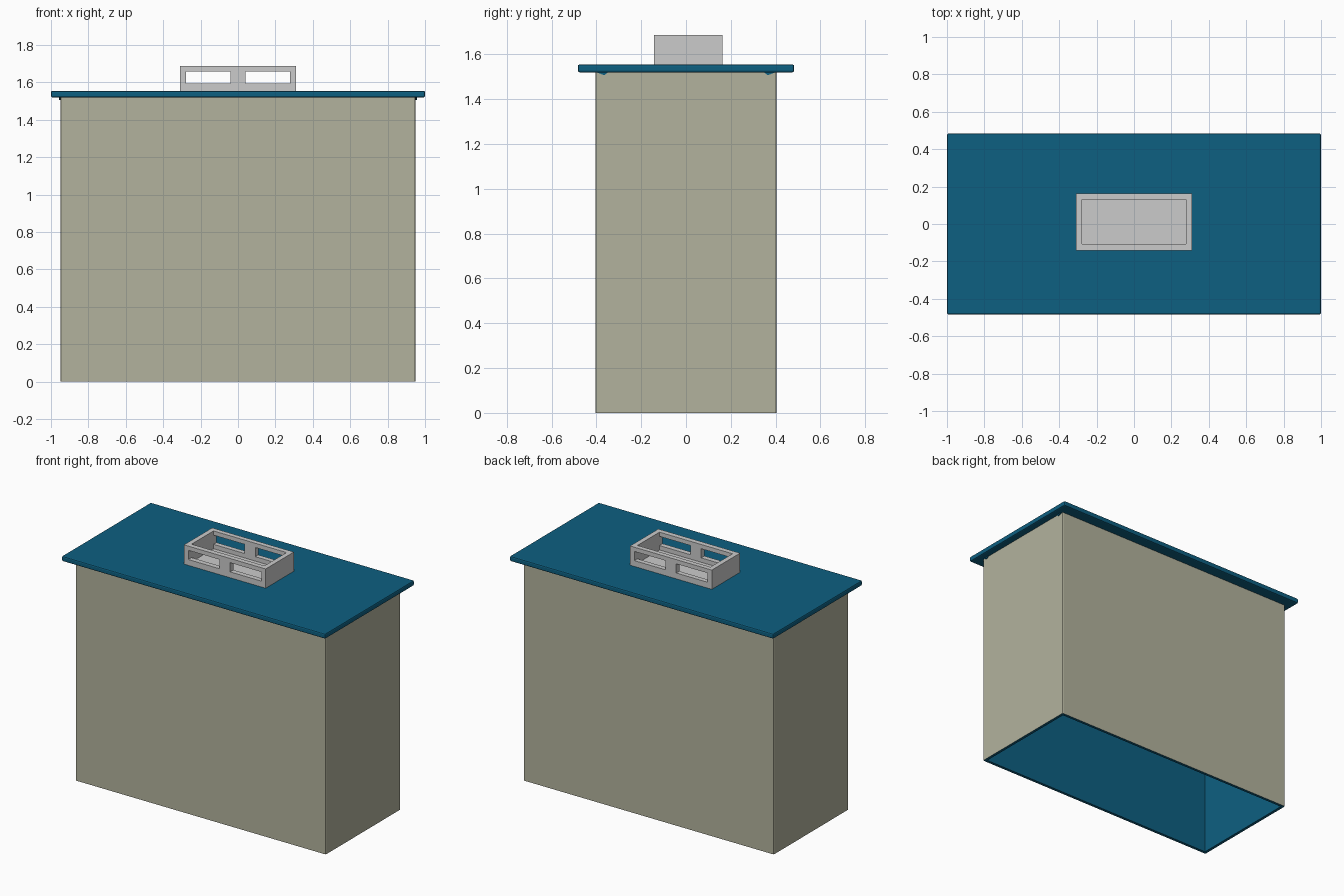
import bpy, bmesh
from mathutils import Matrix, Vector

if "Cube" in bpy.data.objects:
    bpy.data.objects.remove(bpy.data.objects["Cube"])


def material(name, color):
    m = bpy.data.materials.new(name)
    m.diffuse_color = (*color, 1)
    m.use_nodes = True
    m.node_tree.nodes["Principled BSDF"].inputs["Base Color"].default_value = m.diffuse_color
    return m


BLUE = material("blue", (0.004, 0.115, 0.22))
BEIGE = material("beige", (0.45, 0.45, 0.34))


def box(name, lo, hi, mats=(), bevel=0.0, sides_only=False, open_ends=False):
    lo, hi = Vector(lo), Vector(hi)
    bm = bmesh.new()
    bmesh.ops.create_cube(bm, size=1, matrix=Matrix.Translation((lo + hi) / 2)
                          @ Matrix.Diagonal((*(hi - lo), 1)))
    if bevel:
        edges = [e for e in bm.edges if not sides_only
                 or abs(e.verts[0].co.z - e.verts[1].co.z) > 1e-4]
        bmesh.ops.bevel(bm, geom=edges, offset=bevel, segments=2, profile=0.5,
                        affect='EDGES')
    if open_ends:
        caps = [f for f in bm.faces if abs(f.normal.z) > 0.9]
        bmesh.ops.delete(bm, geom=caps, context='FACES')
    me = bpy.data.meshes.new(name)
    bm.to_mesh(me)
    bm.free()
    ob = bpy.data.objects.new(name, me)
    bpy.context.collection.objects.link(ob)
    for m in mats:
        me.materials.append(m)
    return ob


# Hollow body: beige outside, blue lining and rim, open underneath
body = box("body_shell", (-0.95, -0.405, 0), (0.95, 0.405, 1.53),
           (BEIGE, BLUE), bevel=0.008, sides_only=True, open_ends=True)
sol = body.modifiers.new("wall", 'SOLIDIFY')
sol.thickness = 0.02
sol.offset = -1
sol.material_offset = 1
sol.material_offset_rim = 1

# Overhanging lid
box("lid", (-1, -0.483, 1.52), (1, 0.483, 1.555), (BLUE,), bevel=0.008)

# Small wedge brackets under the lid at the body ends
for sx in (-1, 1):
    for sy in (-1, 1):
        bm = bmesh.new()
        a, b = [[bm.verts.new((sx * x, sy * y, z))
                 for y, z in ((0.405, 1.522), (0.345, 1.522), (0.365, 1.507))]
                for x in (0.94, 0.956)]
        bm.faces.new(a)
        bm.faces.new(b)
        for i in range(3):
            j = (i + 1) % 3
            bm.faces.new((a[i], a[j], b[j], b[i]))
        bmesh.ops.recalc_face_normals(bm, faces=bm.faces)
        me = bpy.data.meshes.new("bracket")
        bm.to_mesh(me)
        bm.free()
        me.materials.append(BLUE)
        bpy.context.collection.objects.link(bpy.data.objects.new("bracket", me))

# Grey open-topped frame with two windows front and back
frame = box("top_frame", (-0.31, -0.143, 1.55), (0.31, 0.163, 1.687))
cutters = [box("cavity_cutter", (-0.277, -0.108, 1.565), (0.277, 0.13, 1.8))]
for s in (-1, 1):
    x0, x1 = sorted((s * 0.04, s * 0.277))
    cutters.append(box("window_cutter", (x0, -0.3, 1.595), (x1, 0.3, 1.658)))
for c in cutters:
    mod = frame.modifiers.new("cut", 'BOOLEAN')
    mod.operation = 'DIFFERENCE'
    mod.solver = 'EXACT'
    mod.object = c

# Bake the cuts, then drop the cutters
dg = bpy.context.evaluated_depsgraph_get()
baked = bpy.data.meshes.new_from_object(frame.evaluated_get(dg))
frame.modifiers.clear()
frame.data = baked
for c in cutters:
    bpy.data.objects.remove(c)
